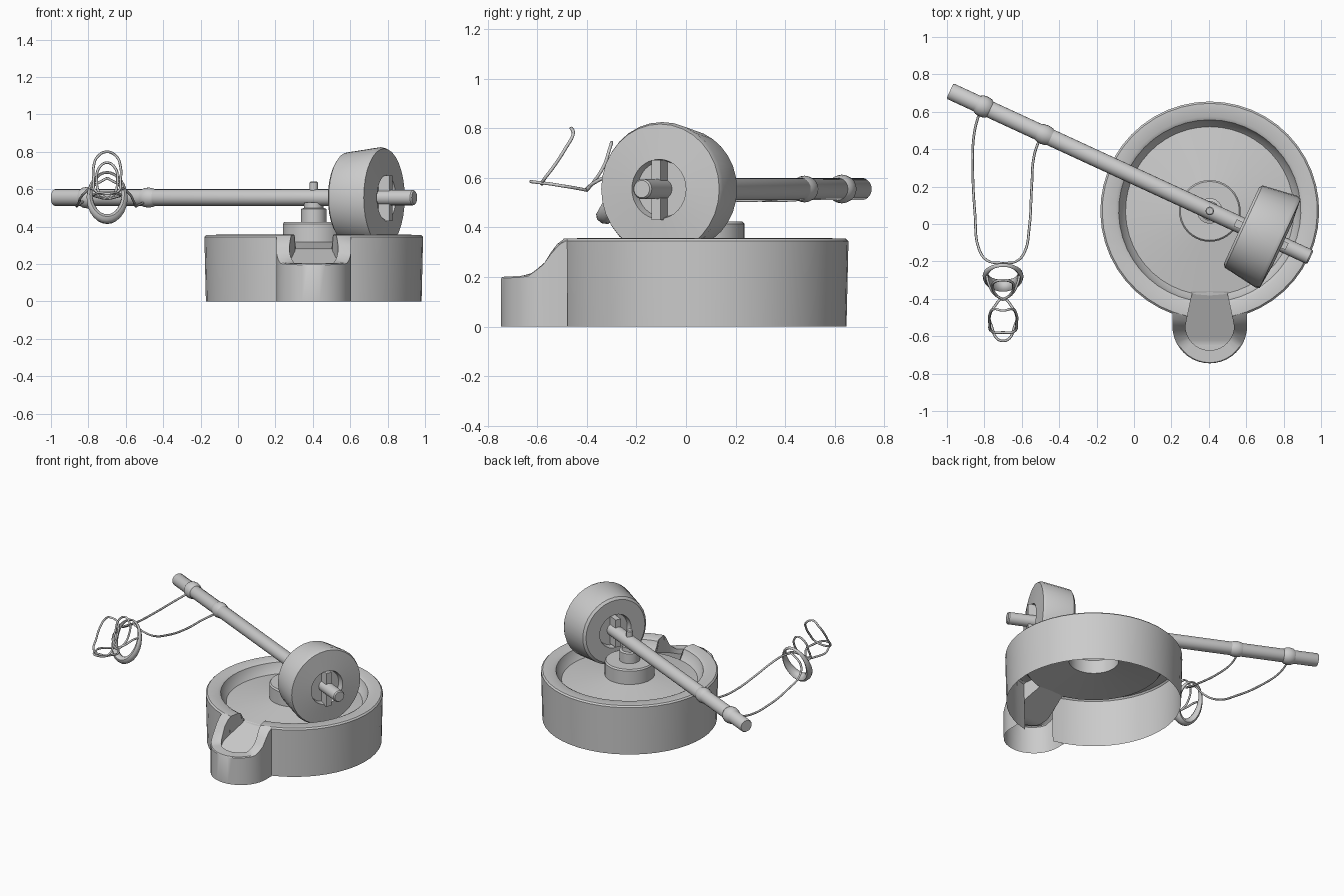
import bpy, bmesh, math
from mathutils import Matrix, Vector

if "Cube" in bpy.data.objects:
    bpy.data.objects.remove(bpy.data.objects["Cube"])

CX, CY = 0.405, 0.07            # mill centre
BEAM_Z = 0.555
stone = bpy.data.materials.new("plain_grey")
stone.diffuse_color = (0.6, 0.6, 0.6, 1)
stone.use_nodes = True
stone.node_tree.nodes["Principled BSDF"].inputs["Base Color"].default_value = stone.diffuse_color

# Beam frame: local z runs along the beam, local x points up
u = Vector((0.908, -0.419, 0)).normalized()
up = Vector((0, 0, 1))
v = u.cross(up)
BEAM = Matrix.Translation((CX, CY, BEAM_Z)) @ Matrix((up, v, u)).transposed().to_4x4()
MILL = Matrix.Translation((CX, CY, 0))


def finish(bm, name, angle=35):
    bmesh.ops.remove_doubles(bm, verts=bm.verts, dist=1e-5)
    bmesh.ops.recalc_face_normals(bm, faces=bm.faces)
    me = bpy.data.meshes.new(name)
    bm.to_mesh(me)
    bm.free()
    ob = bpy.data.objects.new(name, me)
    bpy.context.collection.objects.link(ob)
    me.materials.append(stone)
    bpy.ops.object.select_all(action='DESELECT')
    ob.select_set(True)
    bpy.context.view_layer.objects.active = ob
    bpy.ops.object.shade_smooth_by_angle(angle=math.radians(angle))
    return ob


def skin(bm, rows):
    """Join neighbouring rows of points with faces."""
    vs = [[bm.verts.new(p) for p in r] for r in rows]
    for a, b in zip(vs, vs[1:]):
        for i in range(len(a) - 1):
            bm.faces.new((a[i], a[i + 1], b[i + 1], b[i]))


def lathe(name, profile, matrix, n=32, start=0, sweep=360):
    rows = []
    for k in range(n + 1):
        a = math.radians(start + sweep * k / n)
        rows.append([(r * math.cos(a), r * math.sin(a), z) for r, z in profile])
    bm = bmesh.new()
    skin(bm, rows)
    bm.transform(matrix)
    bmesh.ops.remove_doubles(bm, verts=bm.verts, dist=1e-5)
    bmesh.ops.dissolve_degenerate(bm, edges=bm.edges, dist=1e-6)
    return finish(bm, name)


def box(name, lo, hi, matrix):
    bm = bmesh.new()
    bmesh.ops.create_cube(bm, size=1)
    for p in bm.verts:
        p.co = Vector([lo[i] if p.co[i] < 0 else hi[i] for i in range(3)])
    bm.transform(matrix)
    return finish(bm, name)


def rope(name, pts, radius=0.007, cyclic=False):
    cu = bpy.data.curves.new(name, 'CURVE')
    cu.dimensions = '3D'
    cu.bevel_depth = radius
    cu.bevel_resolution = 1
    cu.resolution_u = 6
    cu.use_fill_caps = True
    sp = cu.splines.new('BEZIER')
    sp.bezier_points.add(len(pts) - 1)
    for bp, p in zip(sp.bezier_points, pts):
        bp.co = p
        bp.handle_left_type = bp.handle_right_type = 'AUTO'
    sp.use_cyclic_u = cyclic
    cu.materials.append(stone)
    ob = bpy.data.objects.new(name, cu)
    bpy.context.collection.objects.link(ob)
    return ob


# Basin wall and rim, left open at the front for the channel
lathe("basin_wall", [(0.577, 0), (0.585, 0.345), (0.575, 0.355), (0.505, 0.357),
                     (0.487, 0.347), (0.475, 0.31), (0.45, 0.279)],
      MILL, 44, -78, 336)

# Sloped milling floor with the raised hub
lathe("milling_floor", [(0.452, 0.279), (0.165, 0.318), (0.165, 0.415),
                        (0.157, 0.425), (0, 0.425)], MILL, 40)

# Post and pivot pin
lathe("post", [(0, 0.42), (0.068, 0.42), (0.068, 0.495), (0.052, 0.5),
               (0.052, 0.53), (0, 0.53)], MILL, 24)
lathe("pivot_pin", [(0, 0.5), (0.023, 0.5), (0.023, 0.635), (0.018, 0.64), (0, 0.64)],
      MILL, 12)


# Pouring spout: height of its rim along y
def rim_z(y):
    steps = [(-0.49, 0.355), (-0.53, 0.32), (-0.58, 0.25), (-0.64, 0.207), (-0.76, 0.2)]
    if y > steps[0][0]:
        return steps[0][1]
    for (y0, z0), (y1, z1) in zip(steps, steps[1:]):
        if y >= y1:
            return z0 + (z1 - z0) * (y - y0) / (y1 - y0)
    return 0.2


def channel_z(y):
    return max(0.17, 0.279 + (y + 0.37) * 0.42)


# Half outline: outer x, outer y, inner x, inner y
half = [(0.2, -0.478, 0.12, -0.49), (0.2, -0.51, 0.125, -0.52)]
for k in range(11):
    t = math.radians(9 * k)
    half.append((0.2 * math.cos(t), -0.545 - 0.2 * math.sin(t),
                 0.13 * math.cos(t), -0.545 - 0.13 * math.sin(t)))

shell = []
for side, pts in ((-1, half), (1, half[-2::-1])):
    for xo, yo, xi, yi in pts:
        zt = rim_z(yo)
        zi = min(zt, rim_z(yi)) if yi > -0.5 else rim_z((yo + yi) / 2)
        X, I = CX + side * xo, CX + side * xi
        shell.append([(X, yo, 0), (X, yo, zt - 0.006),
                      (CX + side * xo * 0.97, yo + 0.004, zt),
                      (I, yi, zi), (I, yi, channel_z(yi))])
bm = bmesh.new()
skin(bm, shell)
finish(bm, "spout_wall")

# Channel floor and the cut sides of the rim
rows = [(0.1, -0.36, 0.279), (0.1, -0.385, 0.32), (0.102, -0.4, 0.347),
        (0.107, -0.42, 0.357), (0.12, -0.49, 0.355)]
bm = bmesh.new()
skin(bm, [[(CX - x, y, z), (CX - x, y, channel_z(y)), (CX + x, y, channel_z(y)),
           (CX + x, y, z)] for x, y, z in rows])
skin(bm, [[(CX - xi, yi, channel_z(yi)), (CX + xi, yi, channel_z(yi))]
          for xo, yo, xi, yi in half])
bmesh.ops.dissolve_degenerate(bm, edges=bm.edges, dist=1e-5)
finish(bm, "spout_channel")

# Rolling millstone with a recessed eye on both faces
lathe("millstone", [(0, 0.225), (0.112, 0.225), (0.12, 0.187), (0.225, 0.187),
                    (0.242, 0.2), (0.27, 0.395), (0.262, 0.415), (0.12, 0.428),
                    (0.112, 0.39), (0, 0.39)], BEAM, 32)

# Beam, axle end, and wedges holding the stone
lathe("beam", [(0, -1.53), (0.04, -1.53), (0.045, -1.522), (0.045, 0.22), (0, 0.22)],
      BEAM, 20)
lathe("axle", [(0, 0.2), (0.041, 0.2), (0.041, 0.585), (0.035, 0.593), (0, 0.593)],
      BEAM, 20)
box("outer_wedge", (-0.125, -0.02, 0.38), (0.118, 0.02, 0.455), BEAM)
box("inner_wedge", (-0.1, -0.02, 0.15), (0.1, 0.02, 0.23), BEAM)

# Rope collars on the beam
for name, pos, r in (("end_collar", -1.332, 0.058), ("mid_collar", -0.973, 0.054)):
    lathe(name, [(0.044, pos - 0.04), (r - 0.004, pos - 0.025), (r, pos),
                 (r - 0.004, pos + 0.025), (0.044, pos + 0.04)], BEAM, 20)

# Draw ropes from the collars to the harness
HX = -0.7
rope("left_draw_rope", [(-0.82, 0.62, 0.54), (-0.855, 0.48, 0.515), (-0.862, 0.3, 0.51),
                        (-0.85, 0.05, 0.53), (-0.83, -0.13, 0.57), (-0.785, -0.195, 0.61),
                        (-0.7, -0.21, 0.66)])
rope("right_draw_rope", [(-0.5, 0.47, 0.53), (-0.535, 0.36, 0.515), (-0.547, 0.2, 0.51),
                         (-0.56, -0.02, 0.54), (-0.585, -0.15, 0.58), (-0.63, -0.2, 0.62),
                         (-0.7, -0.21, 0.66)])

# Padded neck collar: an oval ring, thicker at the bottom
bm = bmesh.new()
rows = []
for k in range(29):
    a = 2 * math.pi * k / 28
    s, c = math.sin(a), math.cos(a)
    w = 0.016 - 0.009 * c
    centre = Vector((HX + 0.093 * s, -0.275 + 0.055 * c, 0.565 + 0.125 * c))
    out = Vector((s, 0.35 * c, 0.9 * c)).normalized()
    tilt = Vector((0, -0.92, 0.39))
    rows.append([centre + out * w * math.cos(b) + tilt * w * 1.4 * math.sin(b)
                 for b in [math.pi * j / 4 for j in range(9)]])
skin(bm, rows)
finish(bm, "neck_collar", 60)


# Bridle loops, each mirrored about the harness centre line
def loop(name, side_pts, top, bottom, radius=0.007):
    right = [(HX + x, y, z) for x, y, z in side_pts]
    left = [(HX - x, y, z) for x, y, z in reversed(side_pts)]
    rope(name, [(HX, *top)] + right + [(HX, *bottom)] + left, radius, True)


loop("poll_strap", [(0.05, -0.455, 0.775), (0.072, -0.485, 0.72), (0.072, -0.53, 0.65),
                    (0.06, -0.575, 0.59)], (-0.463, 0.8), (-0.58, 0.575))
loop("nose_band", [(0.035, -0.61, 0.583), (0.06, -0.55, 0.576), (0.073, -0.5, 0.568),
                   (0.045, -0.44, 0.558)], (-0.625, 0.585), (-0.4, 0.55))
loop("rein_loop", [(0.045, -0.31, 0.71), (0.055, -0.33, 0.65), (0.04, -0.375, 0.58)],
     (-0.3, 0.742), (-0.4, 0.55))
for s, name in ((-1, "left_rein"), (1, "right_rein")):
    rope(name, [(HX, -0.405, 0.55), (HX + s * 0.05, -0.37, 0.58),
                (HX + s * 0.08, -0.31, 0.605), (HX + s * 0.088, -0.27, 0.6)])
